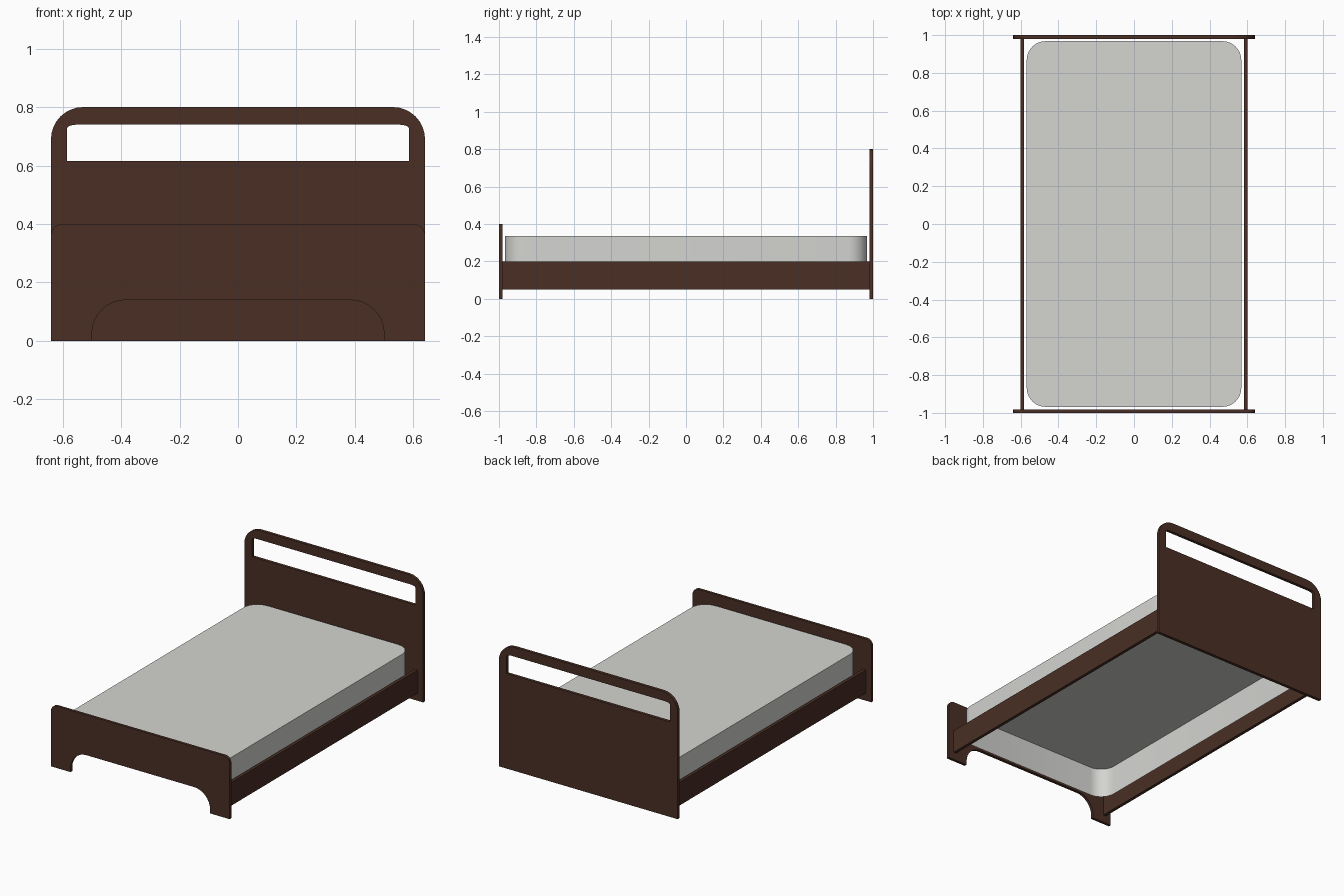
import bpy, bmesh, math
from mathutils import Vector

if "Cube" in bpy.data.objects:
    bpy.data.objects.remove(bpy.data.objects["Cube"])


def material(name, rgb):
    m = bpy.data.materials.new(name)
    m.diffuse_color = (*rgb, 1)
    m.use_nodes = True
    m.node_tree.nodes["Principled BSDF"].inputs["Base Color"].default_value = m.diffuse_color
    return m


wood = material("dark brown wood", (0.068, 0.028, 0.018))
fabric = material("light grey fabric", (0.66, 0.66, 0.64))


def finish(bm, name, mat):
    me = bpy.data.meshes.new(name)
    bm.to_mesh(me)
    bm.free()
    me.materials.append(mat)
    ob = bpy.data.objects.new(name, me)
    bpy.context.collection.objects.link(ob)
    return ob


def smooth(ob):
    bpy.ops.object.select_all(action='DESELECT')
    ob.select_set(True)
    bpy.context.view_layer.objects.active = ob
    bpy.ops.object.shade_smooth_by_angle(angle=math.radians(35))


def arc(cx, cz, rx, rz, a0, a1, n=8):
    """Points of an elliptical arc, angles in degrees."""
    return [(cx + rx * math.cos(math.radians(a0 + (a1 - a0) * i / n)),
             cz + rz * math.sin(math.radians(a0 + (a1 - a0) * i / n)))
            for i in range(n + 1)]


def rounded_top(hw, z0, z1, rx, rz, n=8):
    """Outline with square bottom corners and rounded top corners."""
    return ([(-hw, z0), (hw, z0)] + arc(hw - rx, z1 - rz, rx, rz, 0, 90, n)
            + arc(-hw + rx, z1 - rz, rx, rz, 90, 180, n))


def panel(name, loops, y0, y1):
    """Upright board from an outline and optional holes."""
    bm = bmesh.new()
    edges = []
    for loop in loops:
        vs = [bm.verts.new((x, y0, z)) for x, z in loop]
        edges += [bm.edges.new((vs[i - 1], vs[i])) for i in range(len(vs))]
    bmesh.ops.triangle_fill(bm, use_beauty=True, edges=edges)
    ext = bmesh.ops.extrude_face_region(bm, geom=bm.faces[:], use_keep_orig=True)
    moved = [g for g in ext["geom"] if isinstance(g, bmesh.types.BMVert)]
    bmesh.ops.translate(bm, verts=moved, vec=(0, y1 - y0, 0))
    bmesh.ops.recalc_face_normals(bm, faces=bm.faces[:])
    smooth(finish(bm, name, wood))


# headboard with hand slot
panel("headboard", [rounded_top(0.64, 0, 0.80, 0.11, 0.11),
                    rounded_top(0.585, 0.615, 0.74, 0.035, 0.012, 4)], 0.98, 1.0)

# footboard with arched cut-out between the feet
foot = ([(0.50, 0), (0.64, 0)]
        + arc(0.60, 0.36, 0.04, 0.04, 0, 90) + arc(-0.60, 0.36, 0.04, 0.04, 90, 180)
        + [(-0.64, 0), (-0.50, 0)]
        + arc(-0.385, 0.025, 0.115, 0.115, 180, 90)
        + arc(0.385, 0.025, 0.115, 0.115, 90, 0))
panel("footboard", [foot], -1.0, -0.982)

# side rails
for side, label in ((-1, "left"), (1, "right")):
    bm = bmesh.new()
    bmesh.ops.create_cube(bm, size=1)
    for v in bm.verts:
        v.co = Vector((v.co.x * 0.02 + side * 0.592, v.co.y * 1.964, v.co.z * 0.15 + 0.125))
    finish(bm, label + "_side_rail", wood)

# mattress: rounded shell, open underneath
bm = bmesh.new()
hx, hy, r = 0.568, 0.968, 0.10
ring = []
for sx, sy, a in ((1, 1, 0), (-1, 1, 90), (-1, -1, 180), (1, -1, 270)):
    ring += arc(sx * (hx - r), sy * (hy - r), r, r, a, a + 90)
top = [bm.verts.new((x, y, 0.335)) for x, y in ring]
low = [bm.verts.new((x, y, 0.142)) for x, y in ring]
bm.faces.new(top)
for i in range(len(top)):
    bm.faces.new((low[i - 1], low[i], top[i], top[i - 1]))
smooth(finish(bm, "mattress", fabric))
